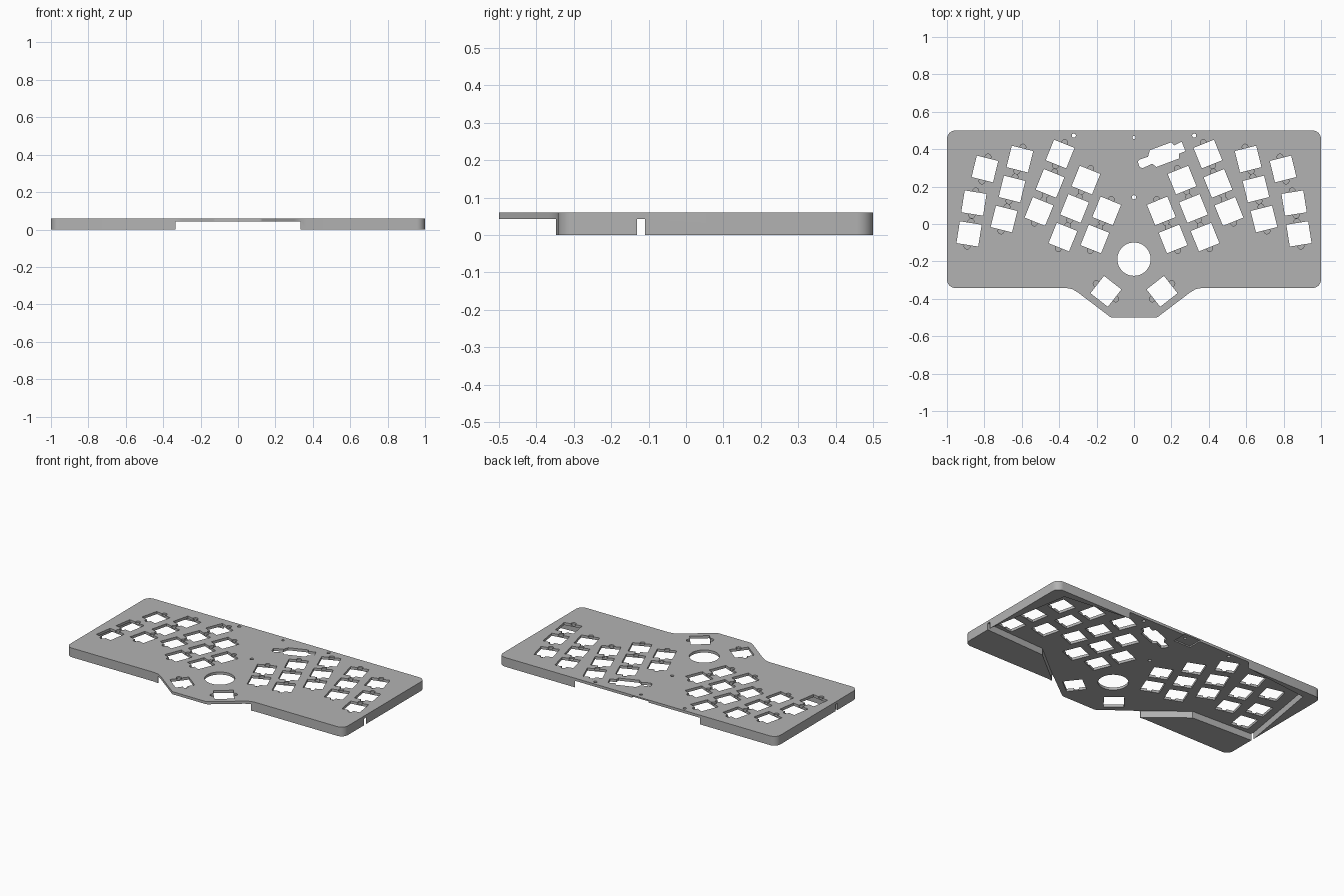
import bpy
import bmesh
from math import sin, cos, pi, radians
from mathutils import Vector, Matrix

if "Cube" in bpy.data.objects:
    bpy.data.objects.remove(bpy.data.objects["Cube"], do_unlink=True)

TOP, PLATE_BOTTOM = 0.06, 0.043
KEY = 0.118          # side of a key opening
CLIP_OFFSET = 0.066  # clip recess distance from key centre

grey = bpy.data.materials.new("plain grey")
grey.use_nodes = True
grey.diffuse_color = (0.45, 0.45, 0.45, 1)
grey.node_tree.nodes["Principled BSDF"].inputs["Base Color"].default_value = (0.45, 0.45, 0.45, 1)


def arc(cx, cy, r, a0, a1, n):
    return [(cx + r * cos(radians(a0 + (a1 - a0) * i / n)),
             cy + r * sin(radians(a0 + (a1 - a0) * i / n))) for i in range(n + 1)]


def circle(cx, cy, r, n=24):
    return arc(cx, cy, r, 0, 360, n)[:-1]


def mirrored(half):
    """Close a right-hand half outline with its mirror image."""
    return half + [(-x, y) for x, y in reversed(half)]


def prisms(name, outlines, z0, z1):
    """One object made of upright prisms."""
    bm = bmesh.new()
    for pts in outlines:
        low = [bm.verts.new((x, y, z0)) for x, y in pts]
        high = [bm.verts.new((x, y, z1)) for x, y in pts]
        bm.faces.new(low[::-1])
        bm.faces.new(high)
        for i in range(len(pts)):
            j = (i + 1) % len(pts)
            bm.faces.new((low[i], low[j], high[j], high[i]))
    bmesh.ops.recalc_face_normals(bm, faces=bm.faces)
    mesh = bpy.data.meshes.new(name)
    bm.to_mesh(mesh)
    bm.free()
    mesh.materials.append(grey)
    obj = bpy.data.objects.new(name, mesh)
    bpy.context.collection.objects.link(obj)
    return obj


def placed(local, centre, angle):
    rot = Matrix.Rotation(radians(angle), 2)
    return [tuple(rot @ Vector(p) + Vector(centre)) for p in local]


# Case body: rounded slab with a thumb area projecting at the front
body = prisms("keyboard_case", [mirrored(
    arc(0.115, -0.475, 0.025, -90, -52, 4) + [(0.30, -0.366), (0.33, -0.348), (0.365, -0.342)]
    + arc(0.955, -0.297, 0.045, -90, 0, 8) + arc(0.955, 0.455, 0.045, 0, 90, 8))], 0, TOP)

# Underside pocket, open at the front, the back and a slit on each side
pocket = prisms("pocket_cutter", [mirrored(
    [(0.335, -0.6), (0.335, -0.34), (0.57, -0.15), (1.02, -0.13), (1.02, -0.11),
     (1.0, -0.11), (0.905, 0.45), (0.45, 0.5), (0.45, 0.6)])], -0.1, PLATE_BOTTOM)
port = prisms("port_cutter", [[(-0.08, 0.41), (0.04, 0.41), (0.04, 0.6), (-0.08, 0.6)]],
              0.02, 0.051)

# Key positions on the right-hand half: x, y, rotation
keys = [(0.395, 0.374, 22), (0.449, 0.217, 22), (0.508, 0.067, 22),
        (0.257, 0.235, 22), (0.318, 0.083, 22), (0.38, -0.07, 22),
        (0.146, 0.07, 22), (0.209, -0.08, 22),
        (0.61, 0.347, 14), (0.652, 0.187, 14), (0.695, 0.027, 14),
        (0.797, 0.294, 14), (0.856, 0.112, 9), (0.882, -0.053, 9),
        (0.15, -0.36, -52)]
h = KEY / 2
square = [(-h, -h), (h, -h), (h, h), (-h, h)]
openings, clips = [], []
for x, y, angle in keys:
    for side in (1, -1):
        openings.append(placed(square, (side * x, y), side * angle))
        for end in (1, -1):
            clips.append(placed(circle(0, end * CLIP_OFFSET, 0.016, 14),
                                (side * x, y), side * angle))

# Ball opening, screw holes and the controller slot
openings.append(circle(0, -0.188, 0.089, 48))
for x, y, r in [(0.322, 0.473, 0.011), (-0.322, 0.473, 0.011), (0, 0.463, 0.009), (0, 0.143, 0.011)]:
    openings.append(circle(x, y, r, 16))
openings.append([(0.02, 0.335), (0.03, 0.345), (0.075, 0.36), (0.085, 0.395), (0.2, 0.437),
                 (0.215, 0.42), (0.255, 0.44), (0.275, 0.39), (0.24, 0.375), (0.24, 0.35),
                 (0.12, 0.305), (0.097, 0.322), (0.045, 0.298), (0.03, 0.305)])

clip_cutter = prisms("clip_cutter", clips, 0.05, 0.1)
hole_cutter = prisms("hole_cutter", openings, -0.1, 0.2)

# Cut everything out, then bake the result
cutters = [pocket, port, clip_cutter, hole_cutter]
for cutter in cutters:
    cutter.hide_render = True
    mod = body.modifiers.new(cutter.name, 'BOOLEAN')
    mod.operation, mod.solver, mod.object = 'DIFFERENCE', 'EXACT', cutter
    mod.use_self = cutter is clip_cutter
bpy.context.view_layer.update()
baked = bpy.data.meshes.new_from_object(body.evaluated_get(bpy.context.evaluated_depsgraph_get()))
body.modifiers.clear()
body.data = baked
baked.name = "keyboard_case"
baked.materials.clear()
baked.materials.append(grey)
for poly in baked.polygons:
    poly.material_index = 0
for cutter in cutters:
    bpy.data.objects.remove(cutter, do_unlink=True)

# Smooth the rounded walls, keep hard edges
bpy.ops.object.select_all(action='DESELECT')
body.select_set(True)
bpy.context.view_layer.objects.active = body
bpy.ops.object.shade_smooth_by_angle(angle=radians(30))
